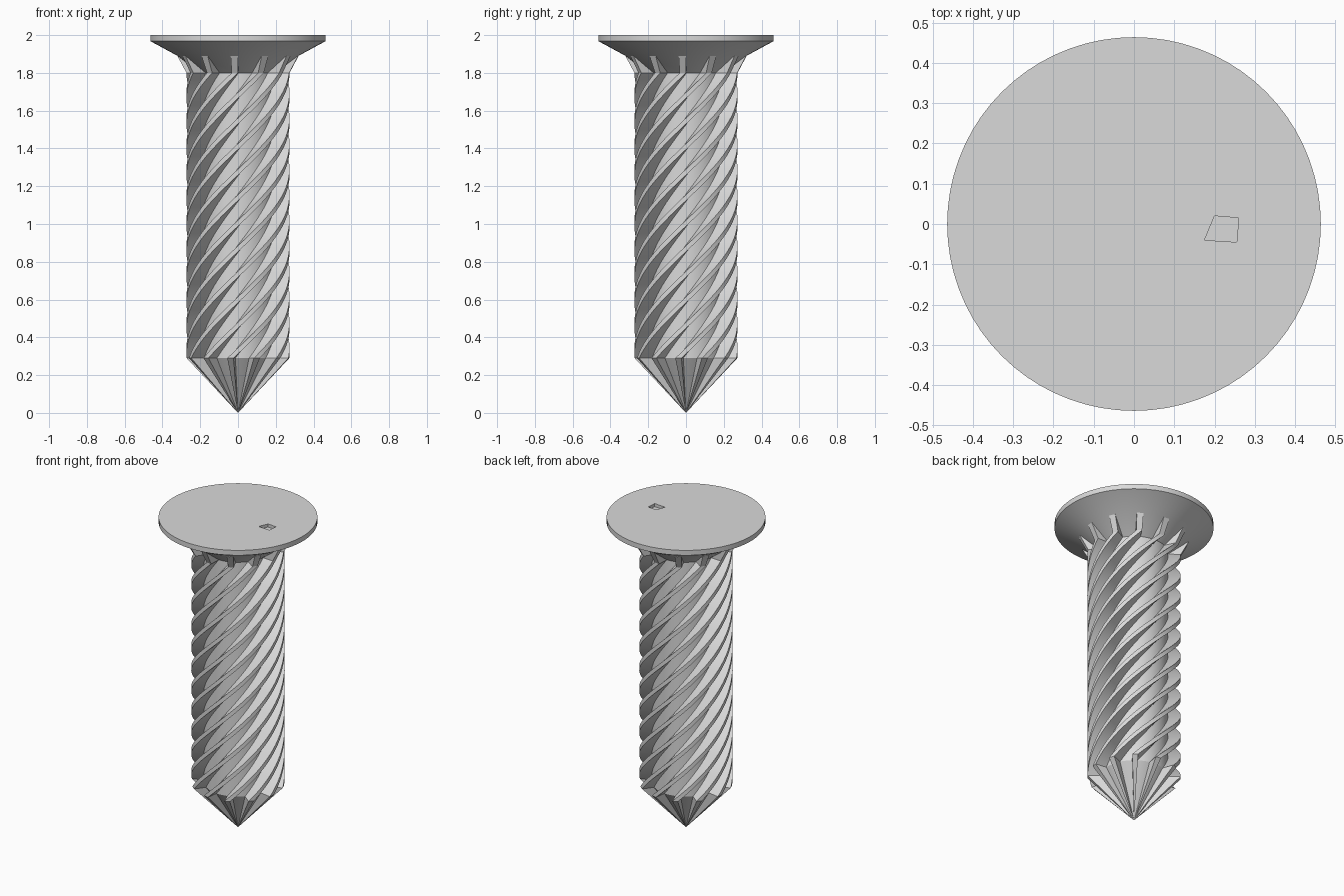
import bpy, bmesh
from math import sin, cos, radians, pi

old = bpy.data.objects.get("Cube")
if old:
    bpy.data.objects.remove(old, do_unlink=True)

steel = bpy.data.materials.new("grey_metal")
steel.use_nodes = True
GREY = (0.7, 0.7, 0.7, 1)
steel.diffuse_color = GREY
steel.node_tree.nodes["Principled BSDF"].inputs["Base Color"].default_value = GREY

RIBS = 12
PITCH = 360 / RIBS
TWIST = 335
Z_TIP, Z_NECK, Z_FLARE = 0.29, 1.80, 1.89
CORE = 0.2


def finish(name, bm, angle):
    bmesh.ops.recalc_face_normals(bm, faces=bm.faces)
    mesh = bpy.data.meshes.new(name)
    bm.to_mesh(mesh)
    bm.free()
    obj = bpy.data.objects.new(name, mesh)
    bpy.context.collection.objects.link(obj)
    mesh.materials.append(steel)
    bpy.ops.object.select_all(action='DESELECT')
    obj.select_set(True)
    bpy.context.view_layer.objects.active = obj
    if angle:
        bpy.ops.object.shade_smooth_by_angle(angle=radians(angle))
    return obj


def bridge(bm, a, b):
    n = len(a)
    for i in range(n):
        bm.faces.new((a[i], a[(i + 1) % n], b[(i + 1) % n], b[i]))


def ribbed_ring(bm, z, turn, outer):
    """Round core with narrow raised ribs."""
    ring = []
    section = [(-7, outer), (0, outer)] + [(d, CORE) for d in (1, 6, 11.5, 17, 22)]
    for k in range(RIBS):
        for d, r in section:
            t = radians(d + k * PITCH + turn)
            ring.append(bm.verts.new((r * cos(t), r * sin(t), z)))
    return ring


# Twisted ribbed shank with flared rib tops and pointed tip
bm = bmesh.new()
steps = 90
rings = []
for i in range(steps + 1):
    f = i / steps
    rings.append(ribbed_ring(bm, Z_TIP + f * (Z_NECK - Z_TIP), (f - 1) * TWIST, 0.273))
rings.append(ribbed_ring(bm, Z_FLARE, 0, 0.321))
for a, b in zip(rings, rings[1:]):
    bridge(bm, a, b)
apex = bm.verts.new((0, 0, 0))
for a, b in zip(rings[0], rings[0][1:] + rings[0][:1]):
    bm.faces.new((apex, b, a))
bm.faces.new(rings[-1])
finish("ribbed_shank", bm, 25)

# Countersunk head running down to the core
bm = bmesh.new()
prev = None
for r, z in ((CORE, Z_NECK), (0.32, Z_FLARE), (0.464, 1.968), (0.464, 2.0)):
    ring = [bm.verts.new((r * cos(2 * pi * i / 72), r * sin(2 * pi * i / 72), z)) for i in range(72)]
    if prev:
        bridge(bm, prev, ring)
    else:
        bm.faces.new(ring)
    prev = ring
bm.faces.new(prev)
head = finish("head", bm, 25)

# Small pocket sunk in the top of the head
bm = bmesh.new()
corners = ((0.175, -0.04), (0.255, -0.045), (0.26, 0.015), (0.2, 0.02))
low, high = [[bm.verts.new((x, y, z)) for x, y in corners] for z in (1.98, 2.05)]
bridge(bm, low, high)
bm.faces.new(low)
bm.faces.new(high)
cutter = finish("pocket_cutter", bm, 0)
cutter.hide_render = True
cutter.hide_set(True)
cut = head.modifiers.new("pocket", 'BOOLEAN')
cut.operation = 'DIFFERENCE'
cut.solver = 'EXACT'
cut.object = cutter
